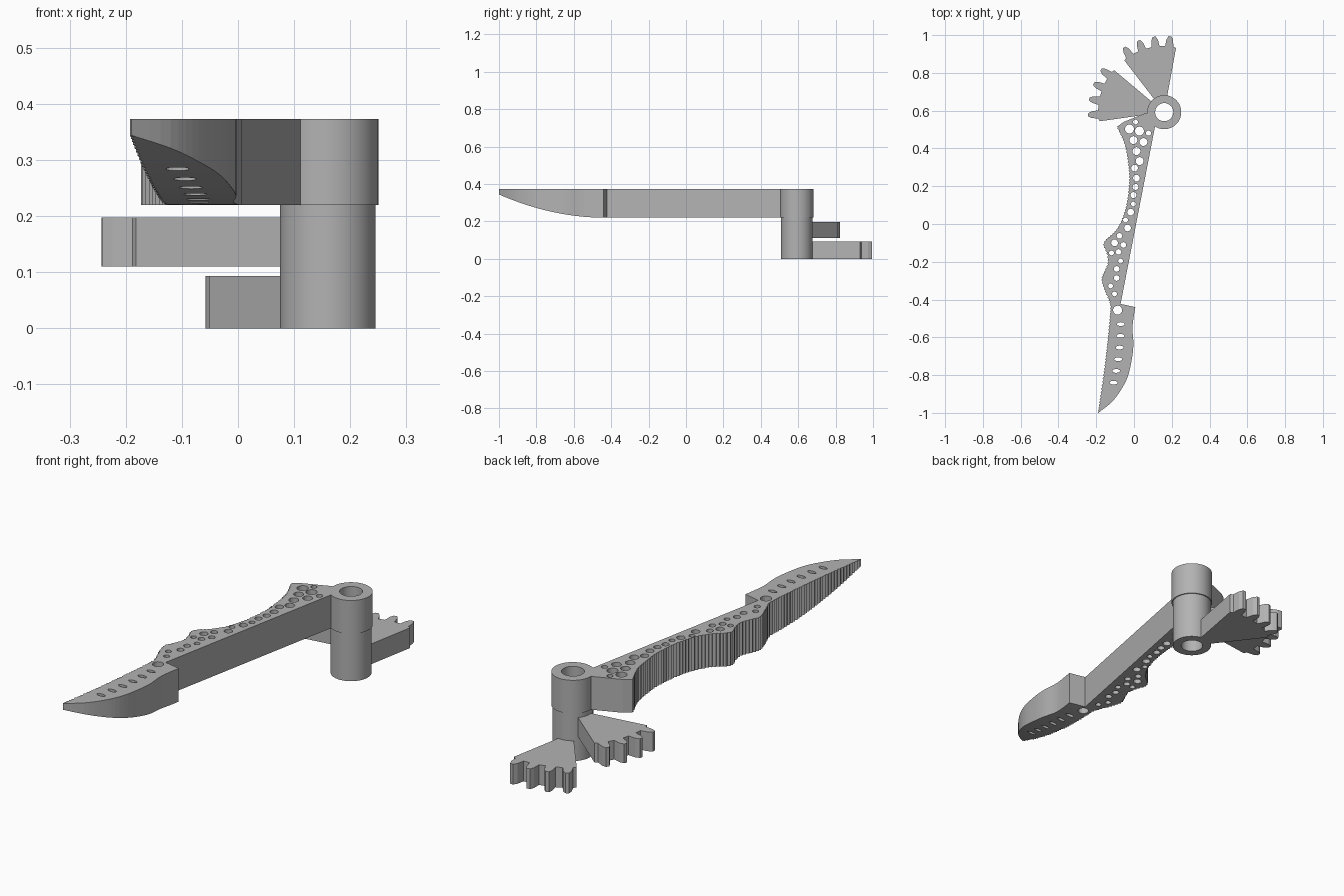
import bpy, bmesh, math
from mathutils import Vector

if "Cube" in bpy.data.objects:
    bpy.data.objects.remove(bpy.data.objects["Cube"], do_unlink=True)

HUB = Vector((0.16, 0.592))
TOP, DECK = 0.373, 0.22

grey = bpy.data.materials.new("plain_grey")
grey.use_nodes = True
colour = (0.45, 0.45, 0.45, 1)
grey.diffuse_color = colour
grey.node_tree.nodes["Principled BSDF"].inputs["Base Color"].default_value = colour


def make_object(name, bm):
    bmesh.ops.recalc_face_normals(bm, faces=bm.faces)
    mesh = bpy.data.meshes.new(name)
    bm.to_mesh(mesh)
    bm.free()
    mesh.materials.append(grey)
    obj = bpy.data.objects.new(name, mesh)
    bpy.context.collection.objects.link(obj)
    return obj


def add_prism(bm, points, direction):
    """Extrude a closed outline of 3D points along a direction."""
    face = bm.faces.new([bm.verts.new(p) for p in points])
    result = bmesh.ops.extrude_face_region(bm, geom=[face], use_keep_orig=True)
    moved = [v for v in result["geom"] if isinstance(v, bmesh.types.BMVert)]
    bmesh.ops.translate(bm, verts=moved, vec=direction)


def plate(name, outline, low, high):
    bm = bmesh.new()
    add_prism(bm, [(x, y, low) for x, y in outline], (0, 0, high - low))
    return make_object(name, bm)


def smooth_path(points, step):
    """Resample a Catmull-Rom curve through the points."""
    pts = [Vector(p) for p in points]
    pts = [pts[0]] + pts + [pts[-1]]
    path = []
    for a, b, c, d in zip(pts, pts[1:], pts[2:], pts[3:]):
        count = max(1, round((c - b).length / step))
        for i in range(count):
            t = i / count
            path.append(b + t / 2 * ((c - a) + t * ((2 * a - 5 * b + 4 * c - d)
                        + t * (3 * b - a - 3 * c + d))))
    return path + [pts[-1]]


def cut(target, cutter):
    cutter.hide_render = True
    mod = target.modifiers.new("cut", "BOOLEAN")
    mod.operation, mod.solver, mod.object = "DIFFERENCE", "EXACT", cutter
    bpy.context.view_layer.objects.active = target
    bpy.ops.object.modifier_apply(modifier=mod.name)
    bpy.data.objects.remove(cutter, do_unlink=True)


# Hub: a stepped tube turned around the pivot
def build_hub(sides=64):
    profile = [(0.048, 0), (0.085, 0), (0.085, DECK), (0.09, DECK), (0.09, TOP), (0.048, TOP)]
    bm = bmesh.new()
    rings = []
    for i in range(sides):
        a = math.tau * i / sides
        rings.append([bm.verts.new((HUB.x + r * math.cos(a), HUB.y + r * math.sin(a), z))
                      for r, z in profile])
    for i, ring in enumerate(rings):
        after = rings[(i + 1) % sides]
        for j in range(len(profile)):
            k = (j + 1) % len(profile)
            bm.faces.new((ring[j], ring[k], after[k], after[j]))
    return make_object("hub_tube", bm)


hub = build_hub()
bpy.ops.object.select_all(action="DESELECT")
hub.select_set(True)
bpy.context.view_layer.objects.active = hub
bpy.ops.object.shade_smooth_by_angle(angle=math.radians(30))


# Toothed fans: four rounded teeth on a wedge
def fan(name, start, low, high, span=48):
    polar = [(start, 0.06), (start, 0.345)]
    tooth = [(-3.6, 0.35), (-2.6, 0.385), (-1.1, 0.403), (1.1, 0.403), (2.6, 0.385), (3.6, 0.35)]
    for k in range(4):
        middle = start + span * (k + 0.5) / 4
        polar += [(middle + da, r) for da, r in tooth]
    polar += [(start + span, 0.345), (start + span, 0.06)]
    outline = [HUB + r * Vector((math.cos(math.radians(a)), math.sin(math.radians(a))))
               for a, r in polar]
    return plate(name, outline, low, high)


fan("lower_fan", 79.6, 0, 0.093)
fan("upper_fan", 140, 0.11, 0.198)

# Blade: finely serrated wavy edge on one side, plain edge on the other
serrated = [(-.19, -1), (-.156, -.767), (-.135, -.58), (-.124, -.45), (-.13, -.41),
            (-.156, -.345), (-.17, -.29), (-.15, -.24), (-.137, -.2), (-.145, -.15),
            (-.16, -.11), (-.145, -.08), (-.1, -.04), (-.06, .03), (-.034, .13),
            (-.024, .24), (-.03, .32), (-.045, .41), (-.066, .465), (-.09, .515)]
plain = [(.007, -.44), (-.008, -.545), (-.003, -.635), (-.013, -.725),
         (-.034, -.81), (-.07, -.88), (-.12, -.945), (-.19, -1)]
teeth = smooth_path(serrated, 0.008)
for i, p in enumerate(teeth[1:-1]):
    p.x += 0.003 if i % 2 else -0.003
shoulder = [(-.055, .54), (.066, .589), (.085, .585), (.114, .53), (-.071, -.423)]
outline = teeth + [Vector(p) for p in shoulder] + smooth_path(plain, 0.02)[:-1]
blade = plate("blade", outline, DECK, TOP)

# Round holes along the handle and oval slots along the tip
holes = [(-.024, .503, .024), (.029, .492, .024), (.008, .54, .013), (.077, .481, .014),
         (-.003, .444, .021), (.05, .434, .021), (.013, .386, .021), (.03, .333, .021),
         (.003, .296, .018), (.013, .243, .018), (.008, .196, .016), (-.003, .153, .016),
         (-.003, .106, .013), (-.018, .063, .018), (-.045, .021, .013), (-.034, -.021, .018),
         (-.077, -.063, .015), (-.103, -.1, .018), (-.056, -.111, .015), (-.082, -.148, .015),
         (-.119, -.153, .013), (-.071, -.196, .013), (-.092, -.238, .015),
         (-.092, -.286, .015), (-.124, -.328, .013), (-.103, -.37, .013), (-.087, -.456, .024)]
ovals = [(x, y, r, r) for x, y, r in holes]
ovals += [(-.07 - .038 * (k / 5) ** 2, -.53 - .062 * k, .021, .01) for k in range(6)]
bm = bmesh.new()
for x, y, rx, ry in ovals:
    ring = [math.tau * i / 16 for i in range(16)]
    add_prism(bm, [(x + rx * math.cos(a), y + ry * math.sin(a), 0.1) for a in ring], (0, 0, 0.4))
cut(blade, make_object("hole_cutter", bm))

# Curved underside sweeping up to the tip
sweep = [(-.43 - .6 * t / 20, DECK - 0.0005 + 0.138 * (t / 20) ** 2) for t in range(21)]
bm = bmesh.new()
add_prism(bm, [(-0.5, y, z) for y, z in sweep + [(-1.03, 0.1), (-.43, 0.1)]], (1, 0, 0))
cut(blade, make_object("tip_cutter", bm))
